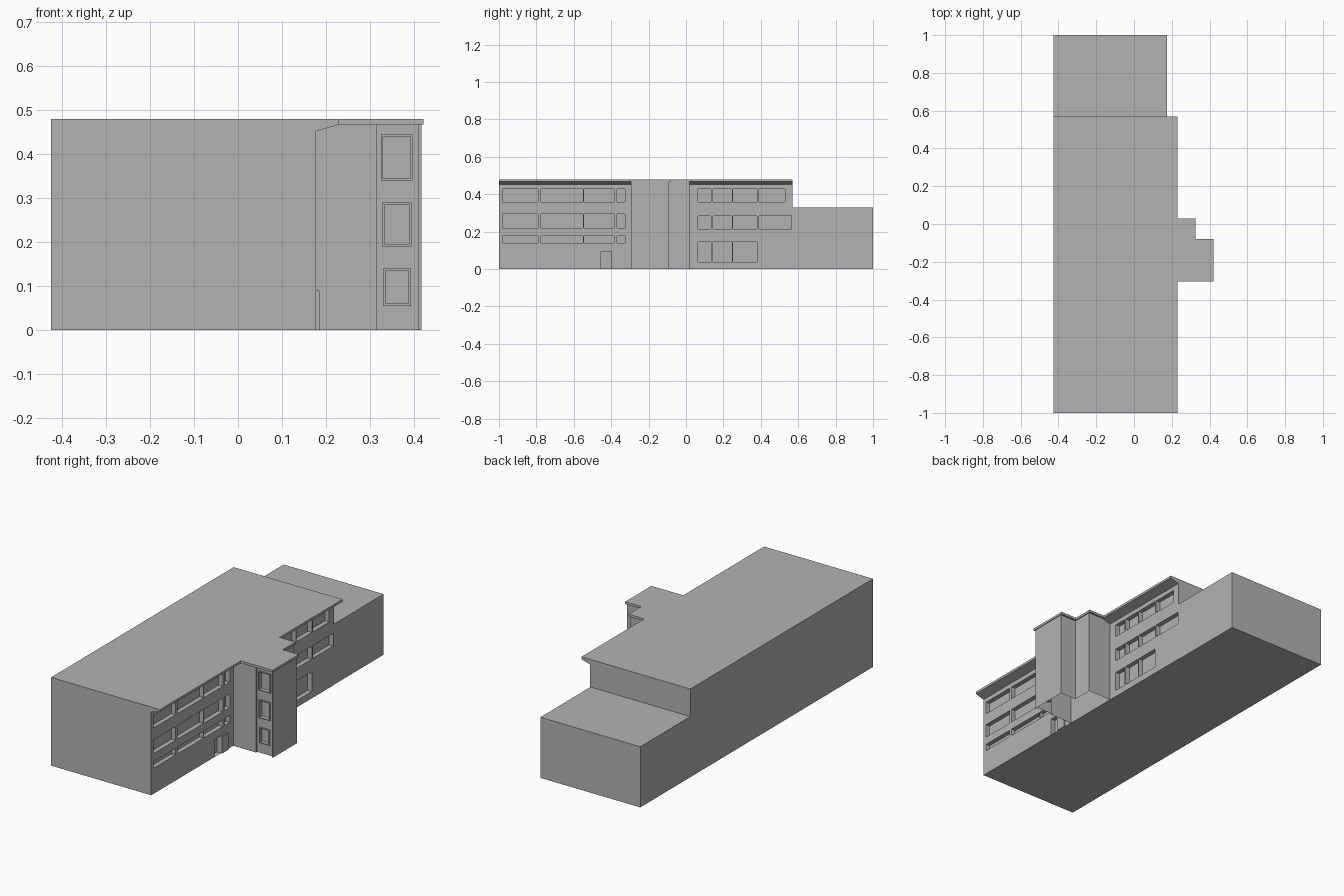
import bpy, bmesh
from mathutils import Vector

if "Cube" in bpy.data.objects:
    bpy.data.objects.remove(bpy.data.objects["Cube"])

concrete = bpy.data.materials.new("concrete_grey")
concrete.use_nodes = True
GREY = (0.45, 0.45, 0.45, 1)
concrete.diffuse_color = GREY
concrete.node_tree.nodes["Principled BSDF"].inputs["Base Color"].default_value = GREY


def finish(name, bm):
    bmesh.ops.remove_doubles(bm, verts=bm.verts, dist=1e-5)
    bmesh.ops.dissolve_limit(bm, angle_limit=0.01, verts=bm.verts, edges=bm.edges)
    mesh = bpy.data.meshes.new(name)
    bm.to_mesh(mesh)
    bm.free()
    mesh.materials.append(concrete)
    obj = bpy.data.objects.new(name, mesh)
    bpy.context.collection.objects.link(obj)
    return obj


def quad(bm, pts):
    return bm.faces.new([bm.verts.new(p) for p in pts])


def sweep(name, pts, shift, closed=True):
    """Extrude a counter-clockwise outline; an open one gives walls only."""
    bm = bmesh.new()
    a = [Vector(p) for p in pts]
    b = [p + Vector(shift) for p in a]
    for i in range(len(a) if closed else len(a) - 1):
        j = (i + 1) % len(a)
        quad(bm, (a[i], a[j], b[j], b[i]))
    if closed:
        quad(bm, b)
        quad(bm, a[::-1])
        bmesh.ops.remove_doubles(bm, verts=bm.verts, dist=1e-5)
        bmesh.ops.recalc_face_normals(bm, faces=bm.faces)
    return finish(name, bm)


def box(name, x, y, z):
    outline = [(x[0], y[0], z[0]), (x[1], y[0], z[0]), (x[1], y[1], z[0]), (x[0], y[1], z[0])]
    return sweep(name, outline, (0, 0, z[1] - z[0]))


def panel(name, place, bounds, holes, depth):
    """Flat wall with recessed rectangles (u0, u1, v0, v1)."""
    bm = bmesh.new()
    us = sorted({u for r in holes + [bounds] for u in r[:2]})
    vs = sorted({v for r in holes + [bounds] for v in r[2:]})
    for u0, u1 in zip(us, us[1:]):
        for v0, v1 in zip(vs, vs[1:]):
            cu, cv = (u0 + u1) / 2, (v0 + v1) / 2
            if not any(h[0] < cu < h[1] and h[2] < cv < h[3] for h in holes):
                quad(bm, [place(u, v, 0) for u, v in ((u0, v0), (u1, v0), (u1, v1), (u0, v1))])
    for u0, u1, v0, v1 in holes:
        ring = [(u0, v0), (u1, v0), (u1, v1), (u0, v1)]
        quad(bm, [place(*p, depth) for p in ring])
        for p, q in zip(ring, ring[1:] + ring[:1]):
            quad(bm, (place(*p, 0), place(*q, 0), place(*q, depth), place(*p, depth)))
    return finish(name, bm)


LEFT, WALL, FRONT, REAR, EAVE, TOP = -0.425, 0.178, -1.0, 0.57, 0.467, 0.48

# Main block: closed shell without its windowed side
shell = [(WALL, REAR, 0), (LEFT, REAR, 0), (LEFT, FRONT, 0), (WALL, FRONT, 0)]
sweep("main_walls", shell, (0, 0, EAVE), closed=False)
floor = bmesh.new()
quad(floor, shell)
finish("main_floor", floor).data.flip_normals()

# Window bands on the long side
front_cols = [(-0.98, -0.79), (-0.775, -0.55), (-0.545, -0.385), (-0.37, -0.325)]
rear_cols = [(0.065, 0.135), (0.145, 0.245), (0.25, 0.38)]
top_row, mid_row = (0.358, 0.428), (0.214, 0.283)
windows = [c + r for c in front_cols for r in (top_row, (0.219, 0.294), (0.139, 0.176))]
windows += [c + r for c in rear_cols for r in (top_row, mid_row, (0.037, 0.144))]
windows += [(0.39, 0.53) + top_row, (0.39, 0.565) + mid_row]
doorway = (-0.455, -0.40, 0, 0.095)
panel("window_wall", lambda u, v, d: (WALL - d, u, v),
      (FRONT, REAR, 0, EAVE), windows + [doorway], 0.025)
box("door_leaf", (WALL, WALL + 0.007), (-0.40, -0.345), (0, 0.09))

# Low rear wing
box("rear_wing", (LEFT, WALL - 0.002), (REAR, 1.0), (0, 0.33))

# Roof slab covering main block and stair tower
roof = [(LEFT, FRONT), (0.23, FRONT), (0.23, -0.305), (0.422, -0.305), (0.422, -0.08),
        (0.325, -0.08), (0.325, 0.03), (0.23, 0.03), (0.23, REAR), (LEFT, REAR)]
sweep("roof_slab", [(x, y, EAVE) for x, y in roof], (0, 0, TOP - EAVE))

# Sloped soffits under the overhang
for name, y0, y1 in (("front_soffit", FRONT, -0.295), ("rear_soffit", 0.02, REAR)):
    sweep(name, [(WALL, y0, 0.452), (0.23, y0, EAVE), (WALL, y0, EAVE)], (0, y1 - y0, 0))

# Stair tower walls, with a recessed bay for the framed windows
BAY = -0.285
near = [(WALL, -0.295), (0.315, -0.295), (0.315, BAY)]
far = [(0.41, BAY), (0.41, -0.295), (0.418, -0.295), (0.418, -0.09),
       (0.32, -0.09), (0.32, 0.02), (WALL, 0.02)]
for name, path in (("tower_front_wall", near), ("tower_side_walls", far)):
    sweep(name, [(x, y, 0) for x, y in path], (0, 0, EAVE), closed=False)

tower_windows = [(0.33, 0.392, 0.345, 0.44), (0.333, 0.39, 0.195, 0.285), (0.335, 0.388, 0.06, 0.135)]
panel("tower_window_bay", lambda u, v, d: (u, BAY + d, v),
      (0.315, 0.41, 0, EAVE), tower_windows, 0.015)
F = 0.005
for u0, u1, v0, v1 in tower_windows:
    depth = (BAY - 0.006, BAY)
    for side, x in (("left", (u1, u1 + F)), ("right", (u0 - F, u0))):
        box("window_frame_" + side, x, depth, (v0 - F, v1 + F))
    for side, z in (("top", (v1, v1 + F)), ("bottom", (v0 - F, v0))):
        box("window_frame_" + side, (u0, u1), depth, z)
